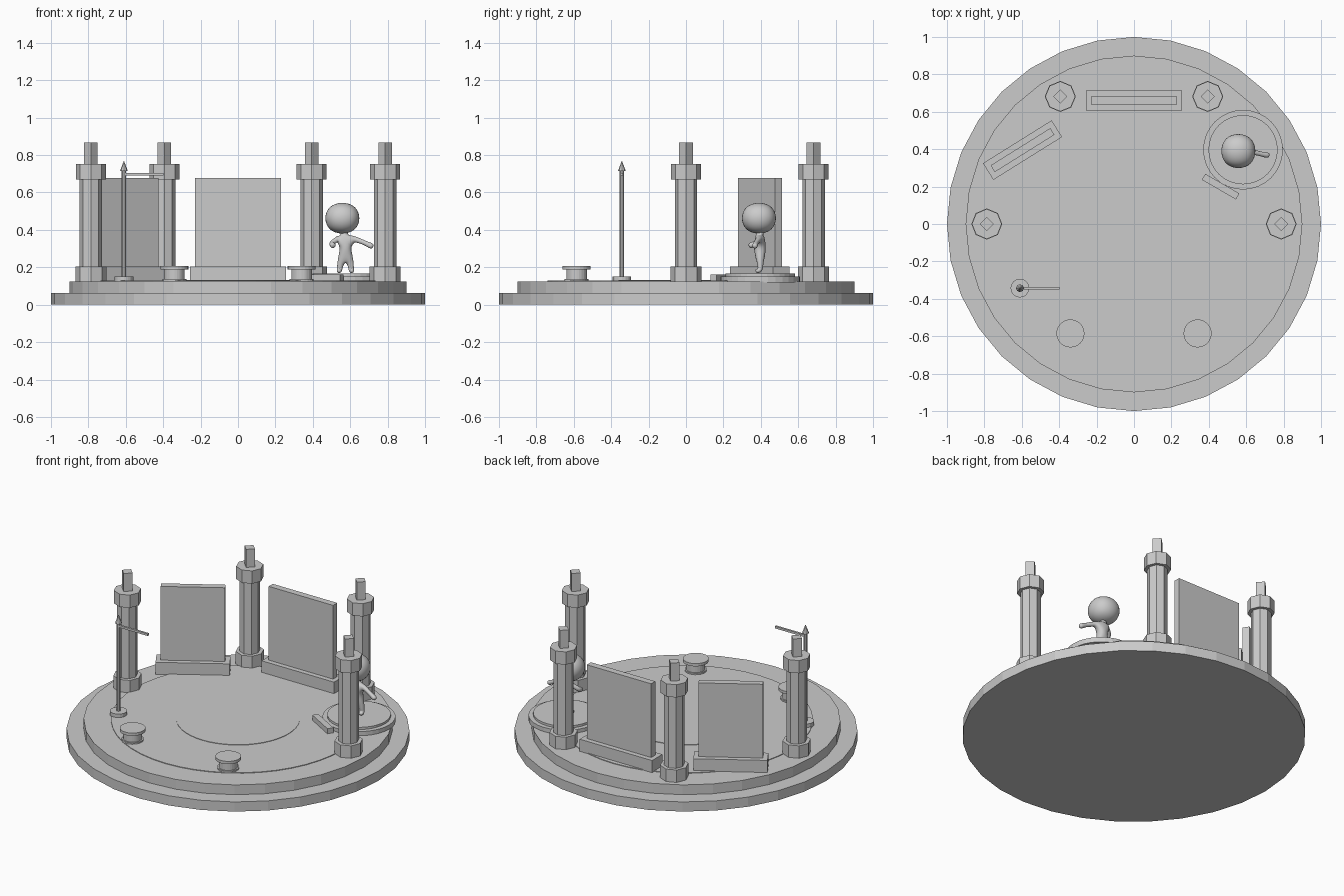
import bpy
from math import radians


def cyl(name, x, y, z0, z1, r, sides=32, r2=None):
    bpy.ops.mesh.primitive_cone_add(vertices=sides, radius1=r, radius2=r if r2 is None else r2,
                                    depth=z1 - z0, location=(x, y, (z0 + z1) / 2))
    ob = bpy.context.object
    ob.name = name
    return ob


def box(name, x, y, z0, z1, w, d, angle=0):
    bpy.ops.mesh.primitive_cube_add(size=1, location=(x, y, (z0 + z1) / 2),
                                    rotation=(0, 0, radians(angle)))
    ob = bpy.context.object
    ob.name = name
    ob.scale = (w, d, z1 - z0)
    return ob


# Stepped round platform with two thin floor inlays
cyl("platform_lower", 0, 0, 0, 0.062, 1.0)
cyl("platform_upper", 0, 0, 0.062, 0.125, 0.9)
cyl("floor_inlay", 0, 0, 0.12, 0.129, 0.74, 48)
cyl("floor_center", 0, 0, 0.125, 0.132, 0.36, 48)

# Octagonal pillars with square finials
for x, y in ((-0.787, 0), (0.787, 0), (-0.394, 0.682), (0.394, 0.682)):
    cyl("pillar_base", x, y, 0.12, 0.205, 0.083, 8)
    cyl("pillar_shaft", x, y, 0.205, 0.67, 0.06, 8)
    cyl("pillar_cap", x, y, 0.67, 0.752, 0.08, 8)
    cyl("pillar_finial", x, y, 0.752, 0.868, 0.037, 4)

# Standing panels on plinths
for x, y, w, a in ((0, 0.66, 0.515, 0), (-0.596, 0.395, 0.433, 32)):
    box("panel_plinth", x, y, 0.12, 0.203, w, 0.105, a)
    box("panel_board", x, y, 0.20, 0.677, w - 0.057, 0.042, a)

# Display pedestal and its small plaque
cyl("pedestal", 0.583, 0.397, 0.12, 0.152, 0.213)
cyl("pedestal_top", 0.583, 0.397, 0.152, 0.166, 0.185)
box("plaque", 0.463, 0.2, 0.125, 0.162, 0.21, 0.037, -30)

# Stools
for x in (-0.34, 0.34):
    cyl("stool_foot", x, -0.585, 0.12, 0.138, 0.064, 24)
    cyl("stool_stem", x, -0.585, 0.138, 0.188, 0.055, 24)
    cyl("stool_seat", x, -0.585, 0.188, 0.206, 0.075, 24)

# Banner pole with pointed tip and crossbar
px, py = -0.61, -0.343
cyl("pole_base", px, py, 0.12, 0.152, 0.05, 16)
cyl("pole_shaft", px, py, 0.15, 0.72, 0.012, 8)
cyl("pole_tip", px, py, 0.715, 0.77, 0.021, 8, 0)
box("pole_crossbar", px + 0.105, py, 0.69, 0.704, 0.215, 0.013)

# Figure body: skeleton wrapped with the skin modifier (x, y, z, radius)
pts = [
    (0.575, 0.395, 0.268, 0.034),  # hips
    (0.575, 0.395, 0.335, 0.034),  # chest
    (0.566, 0.397, 0.395, 0.017),  # neck
    (0.622, 0.390, 0.352, 0.017),  # pointing arm
    (0.675, 0.375, 0.332, 0.013),
    (0.725, 0.366, 0.308, 0.018),
    (0.532, 0.390, 0.352, 0.017),  # bent arm
    (0.500, 0.372, 0.328, 0.014),
    (0.510, 0.335, 0.312, 0.018),
    (0.549, 0.397, 0.230, 0.019),  # legs and feet
    (0.542, 0.397, 0.182, 0.015),
    (0.539, 0.370, 0.178, 0.014),
    (0.601, 0.397, 0.230, 0.019),
    (0.606, 0.397, 0.182, 0.015),
    (0.610, 0.370, 0.178, 0.014),
]
edges = [(0, 1), (1, 2), (1, 3), (3, 4), (4, 5), (1, 6), (6, 7), (7, 8),
         (0, 9), (9, 10), (10, 11), (0, 12), (12, 13), (13, 14)]
mesh = bpy.data.meshes.new("figure_body")
mesh.from_pydata([p[:3] for p in pts], edges, [])
body = bpy.data.objects.new("figure_body", mesh)
bpy.context.collection.objects.link(body)
skin = body.modifiers.new("Skin", 'SKIN')
skin.use_smooth_shade = True
for i, sv in enumerate(mesh.skin_vertices[0].data):
    sv.radius = (pts[i][3], pts[i][3])
    sv.use_root = i == 0
body.modifiers.new("Subsurf", 'SUBSURF').levels = 2
body.modifiers["Subsurf"].render_levels = 2

# Figure head: rounded cube
head = box("figure_head", 0.558, 0.39, 0.365, 0.56, 0.216, 0.216)
sub = head.modifiers.new("Subsurf", 'SUBSURF')
sub.levels = sub.render_levels = 3
for p in head.data.polygons:
    p.use_smooth = True
